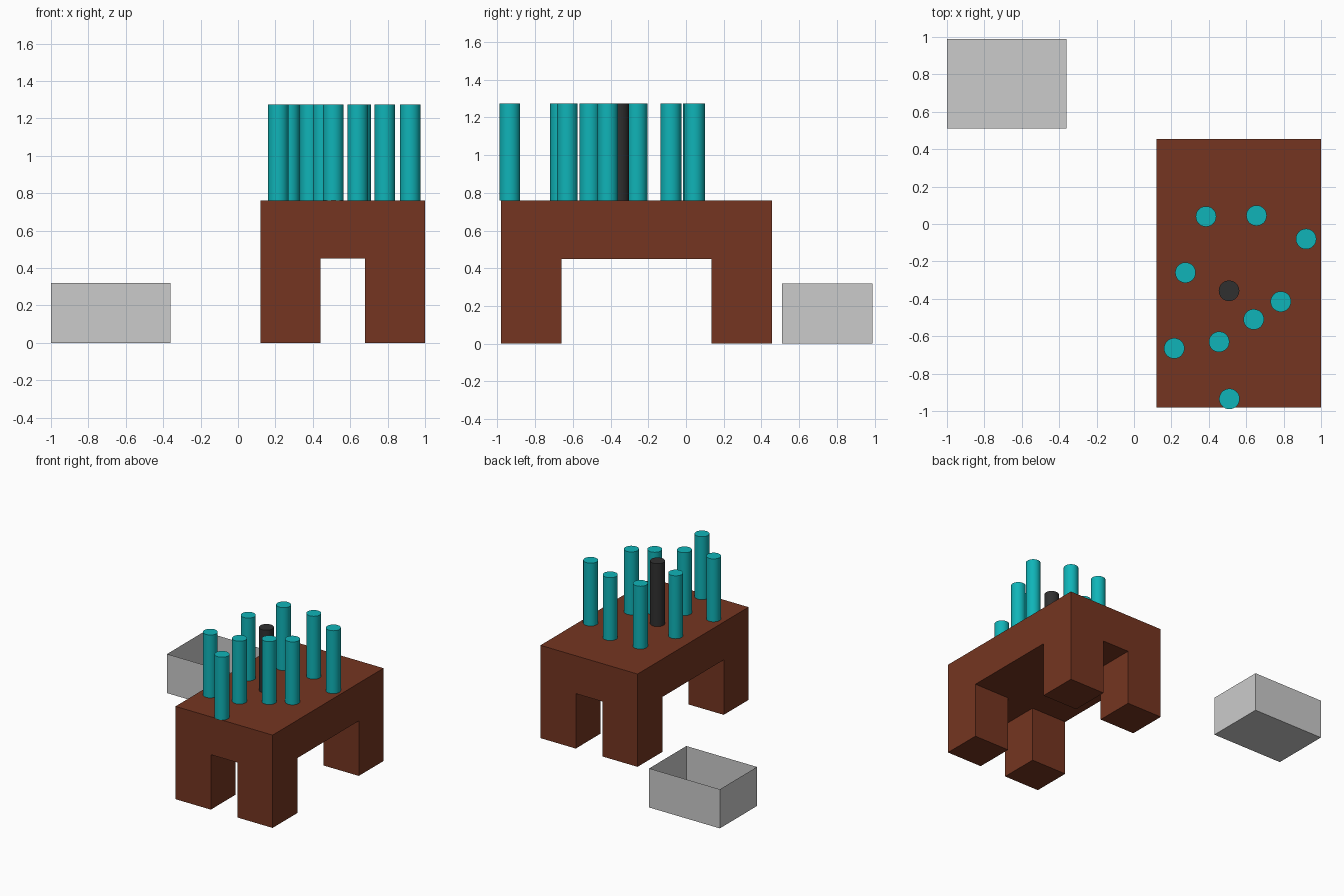
import bpy, bmesh, math

if "Cube" in bpy.data.objects:
    bpy.data.objects.remove(bpy.data.objects["Cube"])


def material(name, rgb):
    mat = bpy.data.materials.new(name)
    mat.diffuse_color = (*rgb, 1)
    mat.use_nodes = True
    mat.node_tree.nodes["Principled BSDF"].inputs["Base Color"].default_value = mat.diffuse_color
    return mat


def add_object(name, bm, mat=None):
    mesh = bpy.data.meshes.new(name)
    bmesh.ops.recalc_face_normals(bm, faces=bm.faces)
    bm.to_mesh(mesh)
    bm.free()
    obj = bpy.data.objects.new(name, mesh)
    bpy.context.collection.objects.link(obj)
    if mat:
        mesh.materials.append(mat)
    return obj


def box_bmesh(x0, x1, y0, y1, z0, z1):
    bm = bmesh.new()
    bmesh.ops.create_cube(bm, size=1)
    for v in bm.verts:
        v.co = (x1 if v.co.x > 0 else x0,
                y1 if v.co.y > 0 else y0,
                z1 if v.co.z > 0 else z0)
    return bm


brown = material("brown", (0.178, 0.036, 0.015))
teal = material("teal", (0.005, 0.456, 0.479))
black = material("black", (0.03, 0.03, 0.03))

# Table: thick slab sliced along the leg edges, corner cells extruded down
X0, X1, Y0, Y1 = 0.12, 1.0, -0.98, 0.455
LEG, UNDERSIDE, TOP = 0.32, 0.45, 0.76
bm = box_bmesh(X0, X1, Y0, Y1, UNDERSIDE, TOP)
cuts = [((X0 + LEG, 0, 0), (1, 0, 0)), ((X1 - LEG, 0, 0), (1, 0, 0)),
        ((0, Y0 + LEG, 0), (0, 1, 0)), ((0, Y1 - LEG, 0), (0, 1, 0))]
for co, no in cuts:
    bmesh.ops.bisect_plane(bm, geom=bm.verts[:] + bm.edges[:] + bm.faces[:],
                           plane_co=co, plane_no=no)
corners = []
for f in bm.faces:
    c = f.calc_center_median()
    if (f.normal.z < -0.9 and not X0 + LEG < c.x < X1 - LEG
            and not Y0 + LEG < c.y < Y1 - LEG):
        corners.append(f)
for f in bmesh.ops.extrude_discrete_faces(bm, faces=corners)["faces"]:
    for v in f.verts:
        v.co.z = 0
bmesh.ops.remove_doubles(bm, verts=bm.verts, dist=1e-4)
bmesh.ops.dissolve_limit(bm, angle_limit=math.radians(1),
                         verts=bm.verts, edges=bm.edges)
add_object("table", bm, brown)

# Open bin with thin walls
bm = box_bmesh(-1.0, -0.36, 0.51, 0.99, 0, 0.32)
lid = [f for f in bm.faces if f.calc_center_median().z > 0.3]
bmesh.ops.delete(bm, geom=lid, context='FACES_ONLY')
add_object("open_bin", bm)


# Upright rods standing on the table
def rod(name, x, y, mat):
    height = 0.515
    bpy.ops.mesh.primitive_cylinder_add(vertices=32, radius=0.055, depth=height,
                                        location=(x, y, TOP + height / 2))
    obj = bpy.context.object
    obj.name = name
    obj.data.materials.append(mat)
    bpy.ops.object.shade_smooth_by_angle()


teal_spots = [(0.385, 0.04), (0.655, 0.045), (0.92, -0.08), (0.275, -0.26),
              (0.785, -0.415), (0.64, -0.51), (0.455, -0.63), (0.215, -0.665),
              (0.51, -0.935)]
for i, (x, y) in enumerate(teal_spots, 1):
    rod(f"teal_rod_{i}", x, y, teal)
rod("black_rod", 0.508, -0.357, black)
